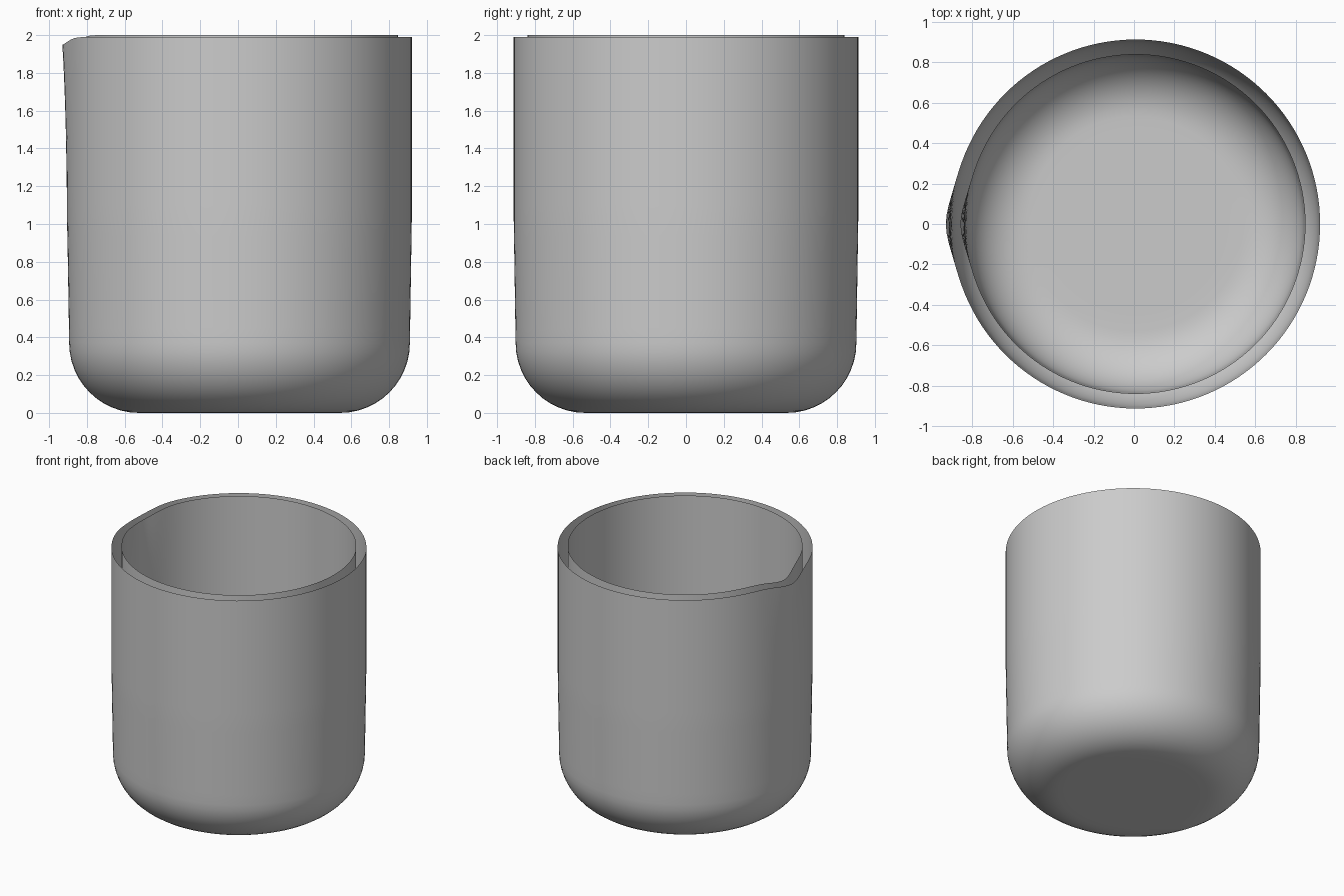
import bpy, bmesh, math

if "Cube" in bpy.data.objects:
    bpy.data.objects.remove(bpy.data.objects["Cube"])

SEG = 128
CX = 0.008          # body axis, shifted slightly so body + spout is centred

def profile(inset, top):
    """Radius/height pairs: flat base, rounded corner, nearly straight wall."""
    pts = [(0.25, inset), (0.45, inset)]
    fillet = 0.37 - inset
    for i in range(13):
        a = math.radians(90 * i / 12)
        pts.append((0.532 + fillet * math.sin(a), 0.37 - fillet * math.cos(a)))
    for i in range(1, 21):
        t = i / 20
        pts.append((0.902 - inset + 0.01 * min(1, t * 2.5), 0.37 + (top - 0.37) * t))
    return pts

def shell(bm, inset, top, flip):
    """One open cup surface with a pouring spout pinched out towards -x."""
    rings = []
    for r, z in profile(inset, top):
        ring = []
        for k in range(SEG):
            a = 2 * math.pi * k / SEG
            d = abs(a - math.pi)
            t = max(0, (z - 0.5) / (top - 0.5))
            rr = r + 0.026 * t ** 3 * math.exp(-(d / 0.15) ** 2)
            u = max(0, (z - 1.5) / (top - 1.5))
            zz = z - 0.042 * u * u * math.exp(-(d / 0.21) ** 2)
            ring.append(bm.verts.new((CX + rr * math.cos(a), rr * math.sin(a), zz)))
        rings.append(ring)
    faces = [bm.faces.new(rings[0][::-1])]
    for lo, hi in zip(rings, rings[1:]):
        for k in range(SEG):
            n = (k + 1) % SEG
            faces.append(bm.faces.new((lo[k], lo[n], hi[n], hi[k])))
    for f in faces:
        f.smooth = True
        if flip:
            f.normal_flip()

# Double-walled beaker: outer wall and taller inner wall, open gap at the rim
bm = bmesh.new()
shell(bm, 0.0, 1.99, False)
shell(bm, 0.072, 2.0, True)
me = bpy.data.meshes.new("beaker")
bm.to_mesh(me)
bm.free()
bpy.context.collection.objects.link(bpy.data.objects.new("beaker", me))
